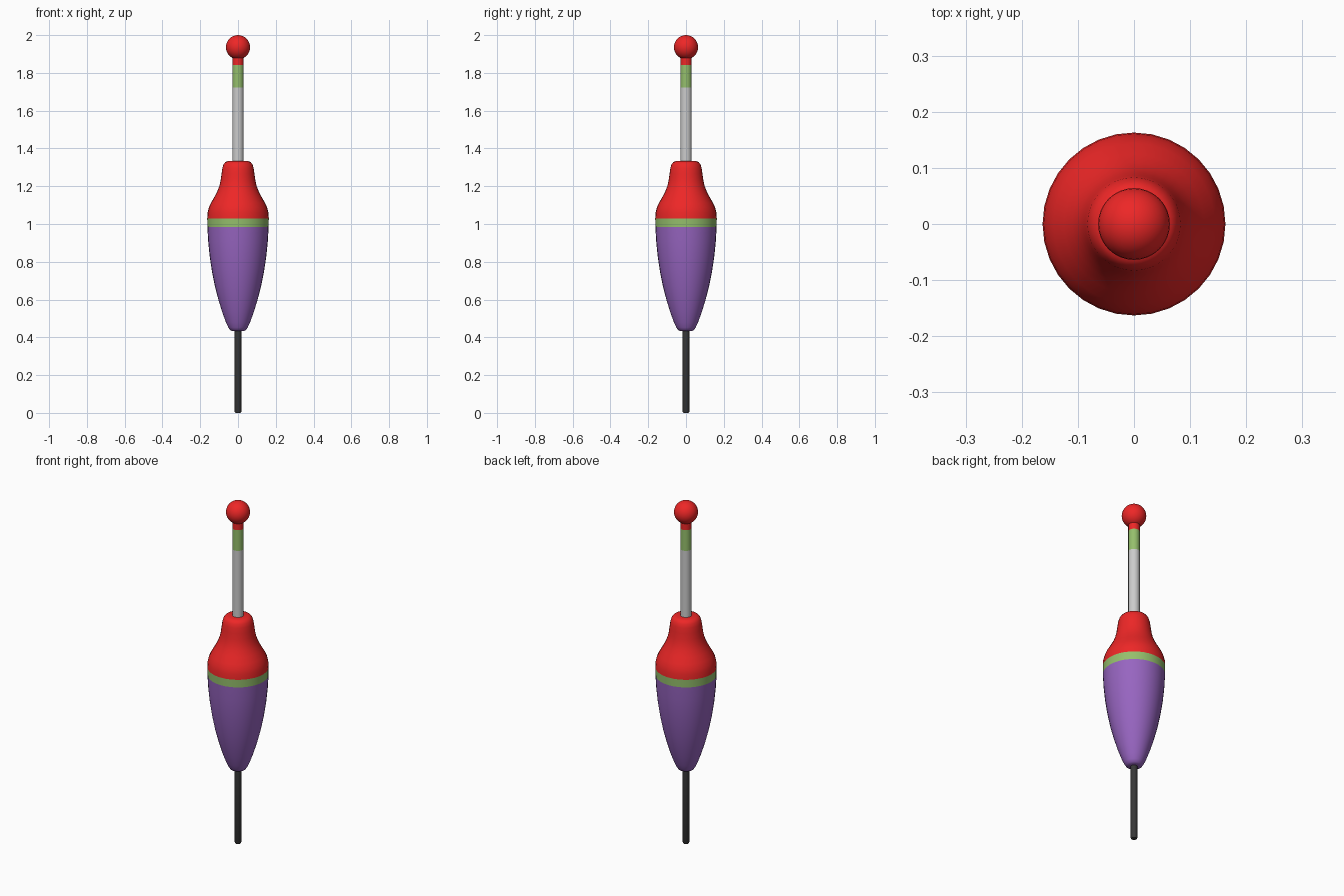
import bpy, bmesh, math

if "Cube" in bpy.data.objects:
    bpy.data.objects.remove(bpy.data.objects["Cube"])

def material(name, rgb):
    m = bpy.data.materials.new(name)
    m.diffuse_color = (*rgb, 1)
    m.use_nodes = True
    m.node_tree.nodes["Principled BSDF"].inputs["Base Color"].default_value = m.diffuse_color
    return m

red = material("red", (0.85, 0.02, 0.02))
green = material("green", (0.30, 0.52, 0.15))
purple = material("purple", (0.31, 0.13, 0.53))
dark = material("dark", (0.04, 0.04, 0.04))

def lathe(name, profile, mat=None, sides=32):
    """Revolve (radius, z) points about the z axis."""
    bm = bmesh.new()
    verts = [bm.verts.new((r, 0, z)) for r, z in profile]
    edges = [bm.edges.new(p) for p in zip(verts, verts[1:])]
    bmesh.ops.spin(bm, geom=verts + edges, cent=(0, 0, 0), axis=(0, 0, 1),
                   angle=math.tau, steps=sides, use_merge=True)
    bmesh.ops.remove_doubles(bm, verts=bm.verts, dist=1e-5)
    bmesh.ops.recalc_face_normals(bm, faces=bm.faces)
    mesh = bpy.data.meshes.new(name)
    # open shells have no inside, so point the normals away from the axis
    out = sum(f.normal.x * f.calc_center_median().x +
              f.normal.y * f.calc_center_median().y for f in bm.faces)
    if out < 0:
        bmesh.ops.reverse_faces(bm, faces=bm.faces)
    bm.to_mesh(mesh)
    bm.free()
    ob = bpy.data.objects.new(name, mesh)
    bpy.context.collection.objects.link(ob)
    if mat:
        mesh.materials.append(mat)
    bpy.ops.object.select_all(action='DESELECT')
    ob.select_set(True)
    bpy.context.view_layer.objects.active = ob
    bpy.ops.object.shade_smooth_by_angle(angle=math.radians(40))
    return ob

# body: lower cone, stripe and upper shoulder
lathe("body_lower", [(0, 0.432), (0.03, 0.433), (0.042, 0.438), (0.051, 0.452),
                     (0.064, 0.48), (0.084, 0.535), (0.104, 0.6), (0.122, 0.67),
                     (0.138, 0.75), (0.150, 0.83), (0.158, 0.91), (0.162, 0.985)], purple)
lathe("body_stripe", [(0.162, 0.985), (0.163, 1.03)], green)
lathe("body_upper", [(0.163, 1.03), (0.161, 1.06), (0.155, 1.085), (0.144, 1.11),
                     (0.125, 1.143), (0.110, 1.172), (0.099, 1.2), (0.092, 1.23),
                     (0.087, 1.265), (0.083, 1.295), (0.077, 1.315), (0.067, 1.328),
                     (0.052, 1.333), (0, 1.333)], red)

# antenna above the body
lathe("antenna", [(0.03, 1.32), (0.03, 1.722)])
lathe("antenna_green_band", [(0.03, 1.722), (0.03, 1.843)], green)
lathe("antenna_red_band", [(0.03, 1.843), (0.03, 1.9)], red)

# tip ball
lathe("tip_ball", [(0.064 * math.sin(math.pi * i / 16),
                    1.936 - 0.064 * math.cos(math.pi * i / 16)) for i in range(17)], red)

# keel rod below the body
lathe("keel_rod", [(0, 0), (0.014, 0), (0.0175, 0.006), (0.0175, 0.44)], dark, 24)
